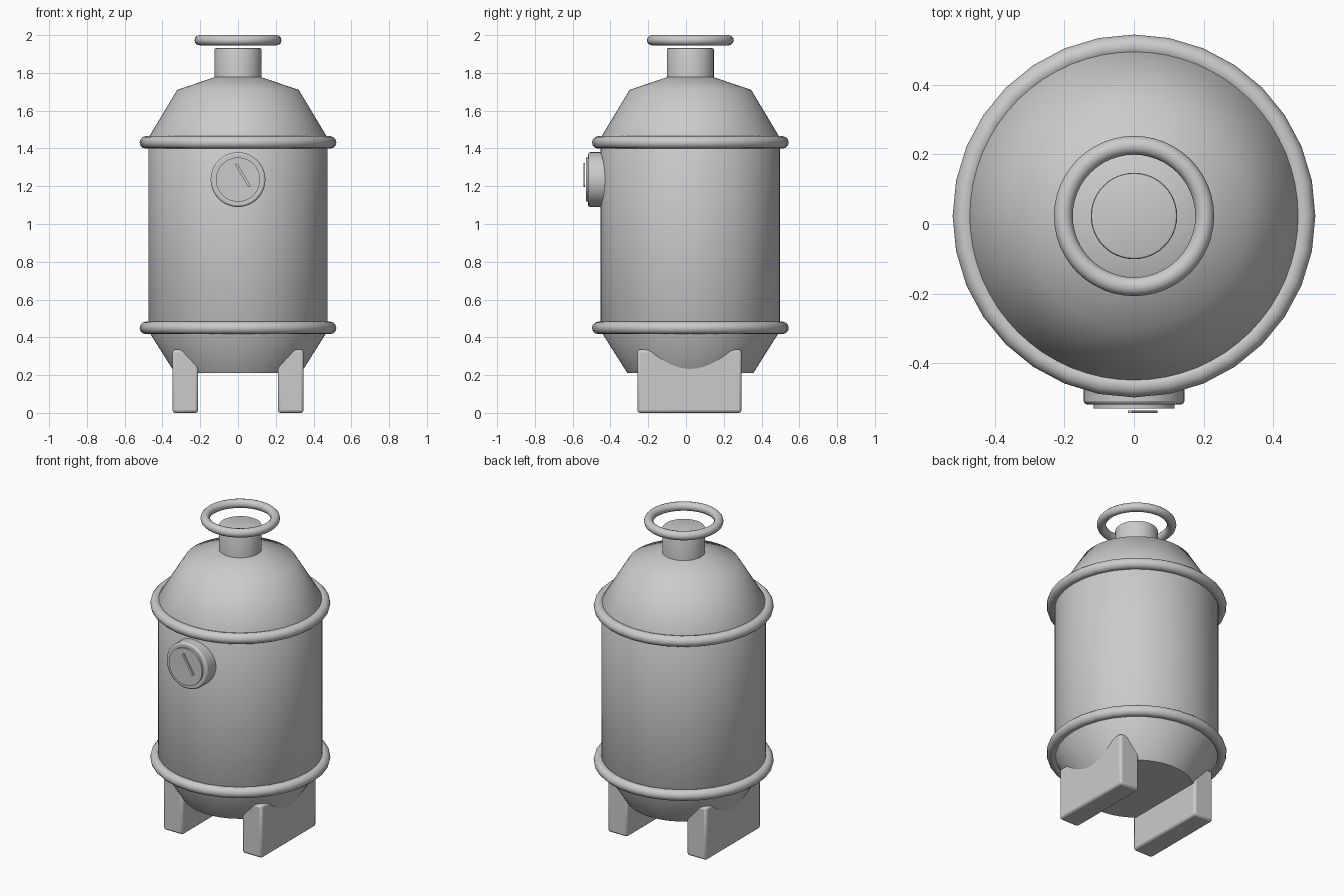
import bpy, bmesh, math
from mathutils import Matrix

if "Cube" in bpy.data.objects:
    bpy.data.objects.remove(bpy.data.objects["Cube"])

CY = 0.023          # y of the tank axis


def finish(name, bm, angle=45, bevel=0.0):
    bmesh.ops.recalc_face_normals(bm, faces=bm.faces[:])
    me = bpy.data.meshes.new(name)
    bm.to_mesh(me)
    bm.free()
    ob = bpy.data.objects.new(name, me)
    bpy.context.collection.objects.link(ob)
    if bevel:
        m = ob.modifiers.new("Bevel", 'BEVEL')
        m.width, m.segments, m.limit_method = bevel, 2, 'ANGLE'
    for o in bpy.context.selected_objects:
        o.select_set(False)
    ob.select_set(True)
    bpy.context.view_layer.objects.active = ob
    bpy.ops.object.shade_smooth_by_angle(angle=math.radians(angle))
    return ob


def revolve(name, profile, steps, closed=False, angle=45):
    """Spin (radius, z) points around the tank axis."""
    bm = bmesh.new()
    rings = []
    for i in range(steps):
        a = math.tau * i / steps
        rings.append([bm.verts.new((r * math.cos(a), CY + r * math.sin(a), z))
                      for r, z in profile])
    n = len(profile)
    for i in range(steps):
        p, q = rings[i], rings[(i + 1) % steps]
        for j in range(n if closed else n - 1):
            k = (j + 1) % n
            bm.faces.new((p[j], q[j], q[k], p[k]))
    if not closed:
        bm.faces.new([r[0] for r in rings])
        bm.faces.new([r[-1] for r in rings])
    return finish(name, bm, angle)


def torus(name, major, minor, z, steps):
    section = [(major + minor * math.cos(math.tau * i / 12),
                z + minor * math.sin(math.tau * i / 12)) for i in range(12)]
    return revolve(name, section, steps, closed=True)


def box(name, size, loc, bevel=0.0, rot_y=0.0):
    bm = bmesh.new()
    bmesh.ops.create_cube(bm, size=1, matrix=Matrix.Translation(loc)
                          @ Matrix.Rotation(rot_y, 4, 'Y') @ Matrix.Diagonal((*size, 1)))
    return finish(name, bm, 30, bevel)


def disc(name, radius, y0, y1, z, bevel=0.0):
    """Cylinder lying along y."""
    bm = bmesh.new()
    bmesh.ops.create_cone(bm, cap_ends=True, segments=48, radius1=radius, radius2=radius,
                          depth=abs(y1 - y0),
                          matrix=Matrix.Translation((0, (y0 + y1) / 2, z))
                          @ Matrix.Rotation(math.pi / 2, 4, 'X'))
    return finish(name, bm, 35, bevel)


# Tank shell with tapered base and shoulder
revolve("tank_body", [(0.333, 0.21), (0.475, 0.435), (0.475, 1.455),
                      (0.322, 1.71), (0.11, 1.782)], 64)

# Band rings around the seams
for name, z in (("lower_band", 0.45), ("upper_band", 1.432)):
    torus(name, 0.488, 0.033, z, 32)

# Neck and carrying ring
revolve("neck", [(0.124, 1.74), (0.124, 1.924), (0.122, 1.929), (0.117, 1.931)], 48)
torus("handle_ring", 0.203, 0.027, 1.973, 48)

# Support feet
for name, s in (("left_foot", -1), ("right_foot", 1)):
    box(name, (0.137, 0.552, 0.335), (s * 0.279, 0.018, 0.1675), 0.014)

# Pressure gauge
GZ = 1.235
disc("gauge_housing", 0.145, -0.518, -0.40, GZ, 0.01)
disc("gauge_dial", 0.117, -0.53, -0.51, GZ)
box("gauge_needle", (0.014, 0.008, 0.14), (0.025, -0.539, 1.259), 0.0, -math.radians(31))
